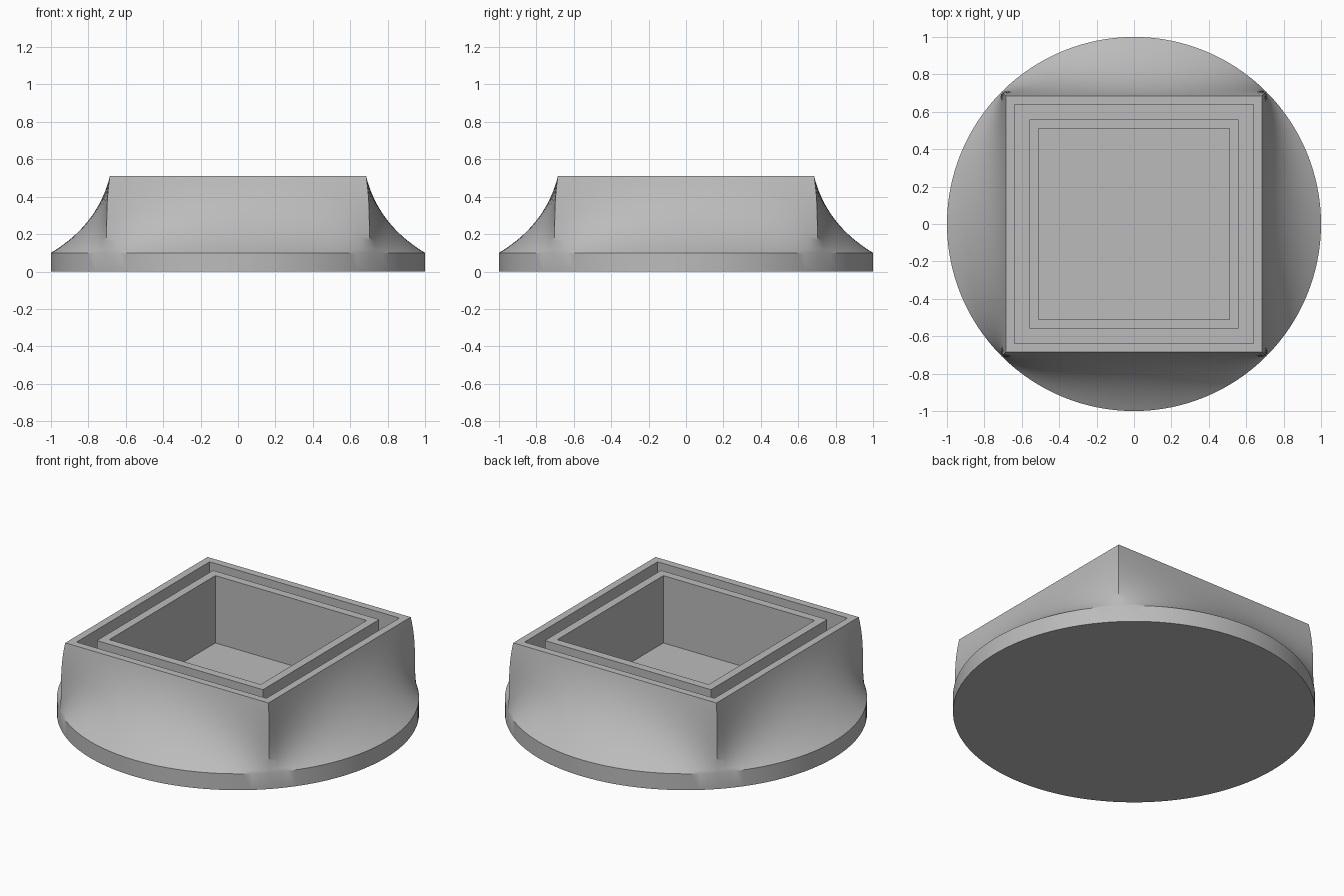
import bpy, bmesh, math
from mathutils import Vector

if "Cube" in bpy.data.objects:
    bpy.data.objects.remove(bpy.data.objects["Cube"])

N = 128                      # segments around, multiple of 8
STEPS = 20                   # rings down the flared skirt
BASE_Z, TOP_Z = 0.10, 0.51   # top of the round base, top of the rims
HALF = 0.685                 # half width of the square rim

grey = bpy.data.materials.new("grey")
grey.diffuse_color = (0.5, 0.5, 0.5, 1)
grey.use_nodes = True
grey.node_tree.nodes["Principled BSDF"].inputs["Base Color"].default_value = grey.diffuse_color


def square_point(a, half, z):
    """Point of a square outline in the direction of angle a."""
    c, s = math.cos(a), math.sin(a)
    k = half / max(abs(c), abs(s))
    return Vector((c * k, s * k, z))


def skirt_curve(a):
    """Concave curve from the square rim down to the round base."""
    p0 = square_point(a, HALF, TOP_Z)
    p3 = Vector((math.cos(a), math.sin(a), BASE_Z))
    run = p3 - p0
    run.z = 0
    flare = 1 + (0.025 + 0.018 * run.length / 0.315) / HALF
    p1 = Vector((p0.x * flare, p0.y * flare, TOP_Z - 0.173))
    p2 = p3 - run * 0.53 + Vector((0, 0, 0.10))
    pts = []
    for i in range(STEPS + 1):
        t = i / STEPS
        u = 1 - t
        pts.append(u**3 * p0 + 3 * u * u * t * p1 + 3 * u * t * t * p2 + t**3 * p3)
    return pts


bm = bmesh.new()
angles = [2 * math.pi * i / N for i in range(N)]


def ring(points):
    return [bm.verts.new(p) for p in points]


def bridge(upper, lower):
    n = len(upper)
    for i in range(n):
        j = (i + 1) % n
        bm.faces.new((upper[i], lower[i], lower[j], upper[j]))


def square_ring(half, z):
    return ring([(sx * half, sy * half, z) for sx, sy in ((1, 1), (-1, 1), (-1, -1), (1, -1))])


# Flared skirt, round base and underside
curves = [skirt_curve(a) for a in angles]
rings = [ring([c[k] for c in curves]) for k in range(STEPS + 1)]
rings.append(ring([(math.cos(a), math.sin(a), 0) for a in angles]))
for upper, lower in zip(rings, rings[1:]):
    bridge(upper, lower)
bm.faces.new(list(reversed(rings[-1])))

# Outer rim, moat, inner rim and square well, stepping inwards
steps = [(0.64, TOP_Z), (0.64, BASE_Z), (0.56, BASE_Z), (0.56, TOP_Z),
         (0.51, TOP_Z), (0.51, BASE_Z)]
previous = ring([square_point(a, 0.64, TOP_Z) for a in angles])
bridge(previous, rings[0])
inner = [square_ring(h, z) for h, z in steps[1:]]
corners = [previous[N // 8 + k * N // 4] for k in range(4)]
for k in range(4):           # outer wall of the moat, one flat face per side
    start = N // 8 + k * N // 4
    edge = [previous[(start + i) % N] for i in range(N // 4 + 1)]
    bm.faces.new(edge + [inner[0][(k + 1) % 4], inner[0][k]])
for outer, inside in zip(inner, inner[1:]):
    bridge(inside, outer)
bm.faces.new(inner[-1])
bmesh.ops.recalc_face_normals(bm, faces=bm.faces)

mesh = bpy.data.meshes.new("square_topped_bowl")
bm.to_mesh(mesh)
bm.free()
mesh.materials.append(grey)
bowl = bpy.data.objects.new("square_topped_bowl", mesh)
bpy.context.collection.objects.link(bowl)
bpy.context.view_layer.objects.active = bowl
bowl.select_set(True)
bpy.ops.object.shade_smooth_by_angle(angle=math.radians(30))
